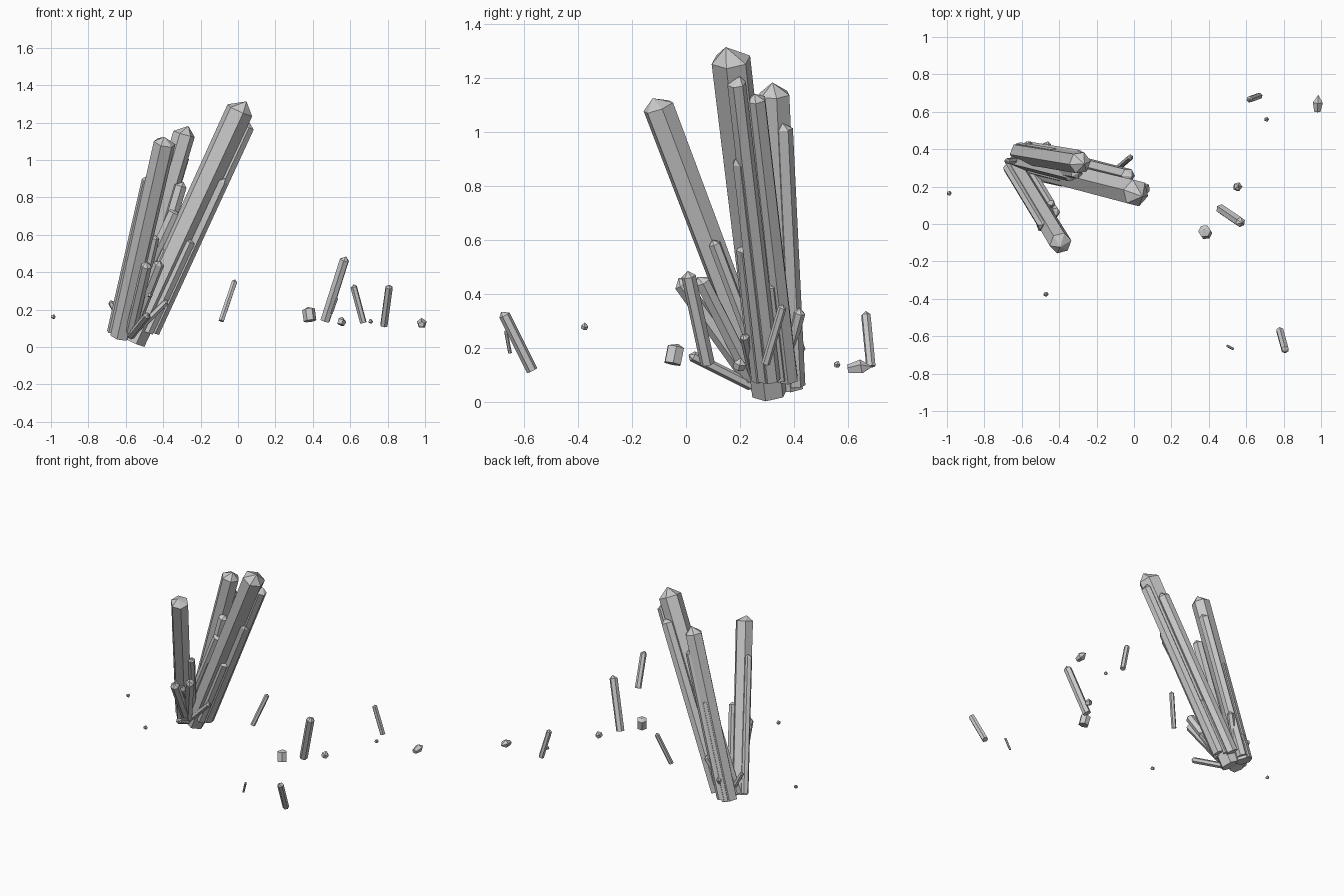
import bpy
import bmesh
import random
from mathutils import Vector, Matrix

default_cube = bpy.data.objects.get("Cube")
if default_cube:
    bpy.data.objects.remove(default_cube, do_unlink=True)

rng = random.Random(4)


def crystal(name, base, tip, radius, sides=6, cap=0.8, taper=1.0, roll=0.0, skew=0.25):
    """Prism from base to tip, ending in an off-centre faceted point."""
    base, tip = Vector(base), Vector(tip)
    axis = tip - base
    cap_height = min(cap * radius, axis.length * 0.45)
    shaft = axis.length - cap_height
    bm = bmesh.new()
    bmesh.ops.create_cone(
        bm, cap_ends=True, segments=sides,
        radius1=radius * taper, radius2=radius, depth=shaft,
        matrix=Matrix.Translation((0, 0, shaft / 2)) @ Matrix.Rotation(roll, 4, "Z"))

    # Raise the middle of the end face into a skewed point
    top = max(bm.faces, key=lambda f: f.calc_center_median().z)
    apex = bmesh.ops.poke(bm, faces=[top])["verts"][0]
    shift = radius * skew
    apex.co += Vector((rng.uniform(-shift, shift), rng.uniform(-shift, shift), cap_height))

    mesh = bpy.data.meshes.new(name)
    bm.to_mesh(mesh)
    bm.free()
    obj = bpy.data.objects.new(name, mesh)
    bpy.context.collection.objects.link(obj)
    turn = axis.to_track_quat("Z", "Y").to_matrix().to_4x4()
    obj.matrix_world = Matrix.Translation(base) @ turn
    return obj


def side_growths(name, parent, growths, foot):
    """Thin crystals running parallel to a parent, down to the height foot."""
    start, end = Vector(parent[0]), Vector(parent[1])
    slope = (end - start) / (end.z - start.z)
    for i, (x, y, z, radius) in enumerate(growths, 1):
        tip = Vector((x, y, z))
        crystal(f"{name}_{i}", tip - slope * (z - foot), tip, radius,
                cap=0.7, roll=rng.uniform(0, 1), skew=0.6)


# Three main crystals: base, tip, radius
tall = ((-0.56, 0.31, 0.03), (0.035, 0.16, 1.32), 0.075)
rear = ((-0.61, 0.38, 0.05), (-0.275, 0.325, 1.185), 0.06)
front = ((-0.63, 0.29, 0.055), (-0.385, -0.115, 1.125), 0.06)
crystal("tall_crystal", *tall, taper=0.9)
crystal("rear_crystal", *rear, taper=0.95, roll=0.3)
crystal("front_crystal", *front, cap=0.6, taper=0.9, roll=0.2)

# Thin growths hugging each main crystal
side_growths("tall_growth", tall, [
    (0.065, 0.185, 1.2, 0.035),
    (-0.02, 0.255, 1.145, 0.04),
    (-0.075, 0.2, 0.905, 0.032),
    (-0.25, 0.215, 0.585, 0.032),
    (-0.32, 0.31, 0.44, 0.022),
    (-0.33, 0.26, 0.74, 0.035),
    (-0.375, 0.25, 0.53, 0.03),
], 0.08)
side_growths("rear_growth", rear, [
    (-0.285, 0.36, 1.035, 0.035),
    (-0.42, 0.38, 0.72, 0.025),
    (-0.3, 0.275, 0.885, 0.035),
], 0.06)
side_growths("front_growth", front, [
    (-0.485, -0.015, 0.91, 0.026),
    (-0.44, 0.1, 0.6, 0.024),
    (-0.54, 0.1, 0.5, 0.02),
], 0.08)

# Short crystals fanning out from the root
root = Vector((-0.58, 0.26, 0.05))
fan = [
    ((-0.485, -0.03, 0.455), 0.03),
    ((-0.415, 0.05, 0.465), 0.03),
    ((-0.48, 0.01, 0.175), 0.02),
    ((-0.375, 0.215, 0.25), 0.018),
    ((-0.455, 0.425, 0.345), 0.022),
    ((-0.56, 0.435, 0.215), 0.018),
    ((-0.685, 0.335, 0.25), 0.016),
    ((-0.51, 0.09, 0.38), 0.025),
]
for i, (tip, radius) in enumerate(fan, 1):
    spread = (Vector(tip) - root) * 0.08
    start = root + spread
    if tip[1] > 0.3:
        start.y += 0.08
    crystal(f"root_crystal_{i}", start, tip, radius, roll=i)

# Loose shards around the cluster
shards = [
    ((0.465, 0.08, 0.14), (0.575, 0.005, 0.485), 0.027),
    ((0.67, 0.685, 0.13), (0.615, 0.665, 0.335), 0.018),
    ((0.78, -0.57, 0.115), (0.81, -0.68, 0.335), 0.021),
    ((-0.09, 0.295, 0.14), (-0.015, 0.36, 0.36), 0.016),
    ((0.5, -0.652, 0.18), (0.53, -0.668, 0.265), 0.007),
]
for i, (start, tip, radius) in enumerate(shards, 1):
    crystal(f"loose_shard_{i}", start, tip, radius, roll=i)

# Stubby broken pieces
crystal("broken_stub", (0.385, -0.05, 0.14), (0.375, -0.035, 0.215), 0.034, cap=0.4)
crystal("broken_flake", (0.98, 0.6, 0.12), (0.985, 0.69, 0.135), 0.028,
        sides=5, cap=2, taper=0.6)
pebbles = [
    ((0.555, 0.2, 0.14), 0.025),
    ((0.71, 0.56, 0.14), 0.013),
    ((-0.987, 0.165, 0.165), 0.013),
    ((-0.47, -0.375, 0.28), 0.014),
]
for i, (centre, radius) in enumerate(pebbles, 1):
    middle = Vector(centre)
    half = Vector((0.3, 0.2, 0.8)) * radius
    crystal(f"pebble_{i}", middle - half, middle + half, radius, sides=5, taper=0.8)
